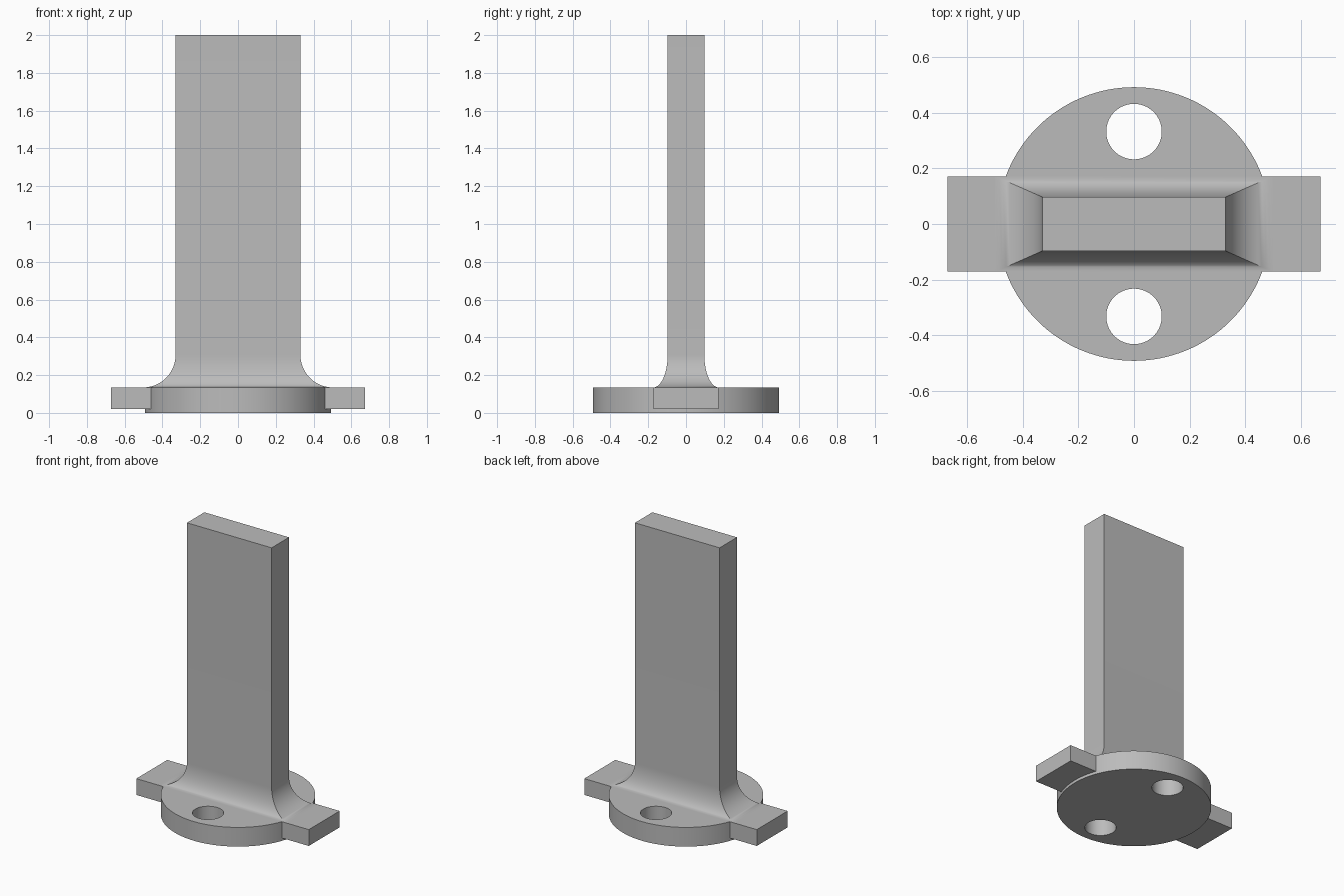
import bpy
import bmesh
from math import sin, cos, pi, radians
from mathutils import Matrix

cube = bpy.data.objects.get("Cube")
if cube:
    bpy.data.objects.remove(cube, do_unlink=True)

BASE_TOP = 0.135
DISC_RADIUS = 0.493
TAB_X, TAB_Y, TAB_BOTTOM = 0.672, 0.172, 0.02
BLADE_X, BLADE_Y = 0.33, 0.097
FLARE_X, FLARE_Y, FLARE_HEIGHT = 0.17, 0.075, 0.175
HOLE_RADIUS, HOLE_Y = 0.1, 0.333

grey = bpy.data.materials.new("plain grey")
grey.use_nodes = True
colour = (0.5, 0.5, 0.5, 1)
grey.diffuse_color = colour
grey.node_tree.nodes["Principled BSDF"].inputs["Base Color"].default_value = colour


def make_object(name, bm):
    bmesh.ops.recalc_face_normals(bm, faces=bm.faces)
    mesh = bpy.data.meshes.new(name)
    bm.to_mesh(mesh)
    bm.free()
    mesh.materials.append(grey)
    obj = bpy.data.objects.new(name, mesh)
    bpy.context.collection.objects.link(obj)
    return obj


def cylinder(name, radius, y, bottom, top, sides):
    bm = bmesh.new()
    bmesh.ops.create_cone(bm, cap_ends=True, segments=sides, radius1=radius,
                          radius2=radius, depth=top - bottom,
                          matrix=Matrix.Translation((0, y, (bottom + top) / 2)))
    return make_object(name, bm)


def select_only(obj):
    bpy.ops.object.select_all(action="DESELECT")
    obj.select_set(True)
    bpy.context.view_layer.objects.active = obj


def combine(target, tool, operation):
    mod = target.modifiers.new(tool.name, "BOOLEAN")
    mod.operation = operation
    mod.solver = "EXACT"
    mod.object = tool
    select_only(target)
    bpy.ops.object.modifier_apply(modifier=mod.name)
    bpy.data.objects.remove(tool, do_unlink=True)


def smooth(obj):
    select_only(obj)
    bpy.ops.object.shade_smooth_by_angle(angle=radians(30))


# Round base with a bar through it that forms the two side tabs
base = cylinder("base_flange", DISC_RADIUS, 0, 0, BASE_TOP, 128)
bm = bmesh.new()
bmesh.ops.create_cube(bm, size=1)
bmesh.ops.scale(bm, vec=(2 * TAB_X, 2 * TAB_Y, BASE_TOP - TAB_BOTTOM), verts=bm.verts)
bmesh.ops.translate(bm, vec=(0, 0, (BASE_TOP + TAB_BOTTOM) / 2), verts=bm.verts)
combine(base, make_object("side_tabs", bm), "UNION")

# Bolt holes at front and back
for side in (-1, 1):
    combine(base, cylinder("bolt_hole", HOLE_RADIUS, side * HOLE_Y, -0.1, 0.3, 64),
            "DIFFERENCE")
smooth(base)

# Upright blade: rectangular rings that flare out in a quarter ellipse at the foot
STEPS = 20
levels = []
for i in range(STEPS + 1):
    a = i / STEPS * pi / 2
    out = 1 - sin(a)
    levels.append((BLADE_X + FLARE_X * out, BLADE_Y + FLARE_Y * out,
                   BASE_TOP + FLARE_HEIGHT * (1 - cos(a))))
levels.append((BLADE_X, BLADE_Y, 2))

bm = bmesh.new()
rings = [[bm.verts.new((sx * x, sy * y, z))
          for sx, sy in ((-1, -1), (1, -1), (1, 1), (-1, 1))]
         for x, y, z in levels]
for low, high in zip(rings, rings[1:]):
    for i in range(4):
        j = (i + 1) % 4
        bm.faces.new((low[i], low[j], high[j], high[i]))
bm.faces.new(rings[-1])
smooth(make_object("upright_blade", bm))
